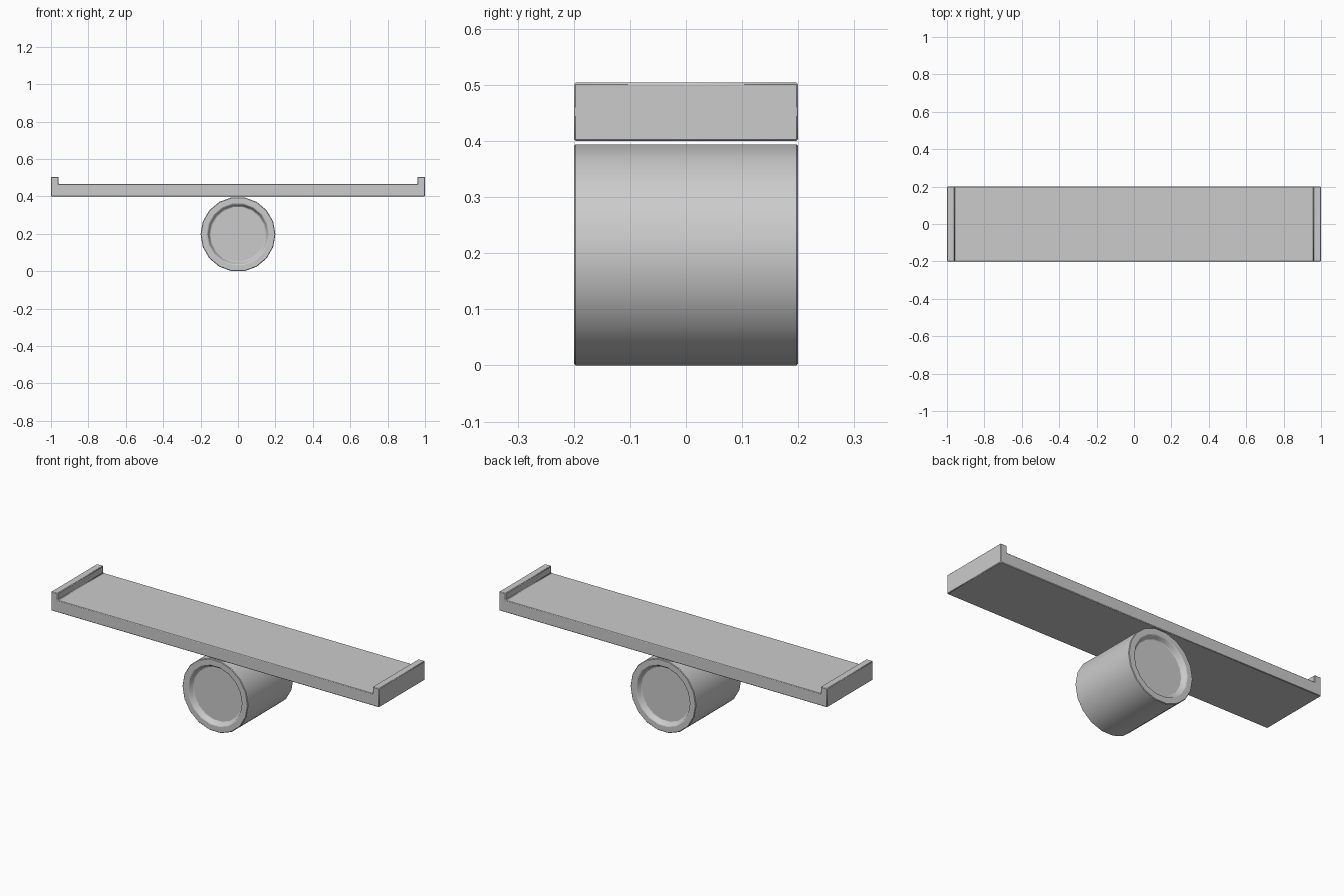
import bpy, bmesh, math

if "Cube" in bpy.data.objects:
    bpy.data.objects.remove(bpy.data.objects["Cube"])

def finish(name, bm, bevel):
    bmesh.ops.recalc_face_normals(bm, faces=bm.faces)
    me = bpy.data.meshes.new(name)
    bm.to_mesh(me)
    bm.free()
    ob = bpy.data.objects.new(name, me)
    bpy.context.collection.objects.link(ob)
    mod = ob.modifiers.new("edge_bevel", 'BEVEL')
    mod.width = bevel
    mod.segments = 1
    mod.limit_method = 'ANGLE'
    mod.angle_limit = math.radians(40)
    bpy.ops.object.select_all(action='DESELECT')
    ob.select_set(True)
    bpy.context.view_layer.objects.active = ob
    bpy.ops.object.shade_smooth_by_angle(angle=math.radians(30))
    return ob

# Board: side profile with a raised stop at each end, extruded across y
half = [(0.0, 0.4), (1.0, 0.4), (1.0, 0.504), (0.96, 0.504), (0.96, 0.466)]
profile = half[1:] + [(-x, z) for x, z in reversed(half[1:])]
bm = bmesh.new()
face = bm.faces.new([bm.verts.new((x, -0.2, z)) for x, z in profile])
ext = bmesh.ops.extrude_face_region(bm, geom=[face])
bmesh.ops.translate(bm, vec=(0, 0.4, 0),
                    verts=[v for v in ext["geom"] if isinstance(v, bmesh.types.BMVert)])
finish("board", bm, 0.003)

# Roller: 18-sided drum along y, with a recessed disc in both ends
SIDES, RADIUS = 18, 0.2
CENTRE = RADIUS * math.cos(math.pi / SIDES)
sections = [(0.15, -0.175), (0.164, -0.2), (RADIUS, -0.2),
            (RADIUS, 0.2), (0.164, 0.2), (0.15, 0.175)]
bm = bmesh.new()
rings = [[bm.verts.new((r * math.cos(2 * math.pi * i / SIDES), y,
                        CENTRE + r * math.sin(2 * math.pi * i / SIDES)))
          for i in range(SIDES)] for r, y in sections]
for a, b in zip(rings, rings[1:]):
    for i in range(SIDES):
        j = (i + 1) % SIDES
        bm.faces.new((a[i], a[j], b[j], b[i]))
bm.faces.new(rings[0])
bm.faces.new(rings[-1])
finish("roller", bm, 0.003)
